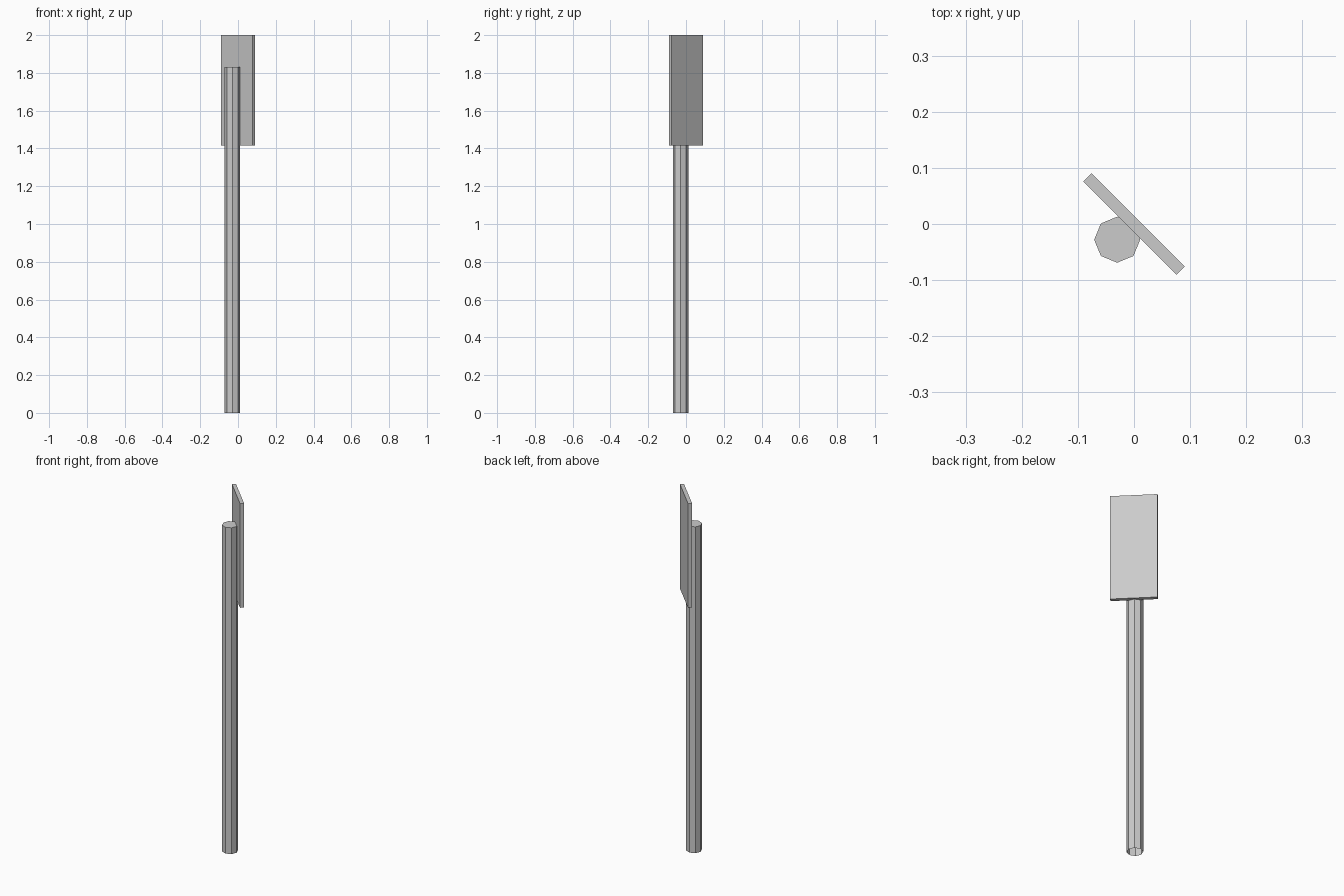
import bpy, bmesh, math

if "Cube" in bpy.data.objects:
    bpy.data.objects.remove(bpy.data.objects["Cube"])

# Post: eight-sided tube, capped on top, open underneath
POST_H = 1.83
bpy.ops.mesh.primitive_cylinder_add(vertices=8, radius=0.041, depth=POST_H,
                                    location=(-0.03, -0.028, POST_H / 2))
post = bpy.context.object
post.name = "post"
bm = bmesh.new()
bm.from_mesh(post.data)
bm.normal_update()
bottom = [f for f in bm.faces if f.normal.z < -0.9]
bmesh.ops.delete(bm, geom=bottom, context='FACES_ONLY')
bm.to_mesh(post.data)
bm.free()

# Sign plate: thin upright board turned 45 degrees, set against the post
Z0, Z1 = 1.415, 2.0
bpy.ops.mesh.primitive_cube_add(size=1, location=(0, 0, (Z0 + Z1) / 2),
                                rotation=(0, 0, math.radians(-45)))
plate = bpy.context.object
plate.name = "sign_plate"
plate.scale = (0.235, 0.021, Z1 - Z0)
bpy.ops.object.transform_apply(location=False, rotation=True, scale=True)
